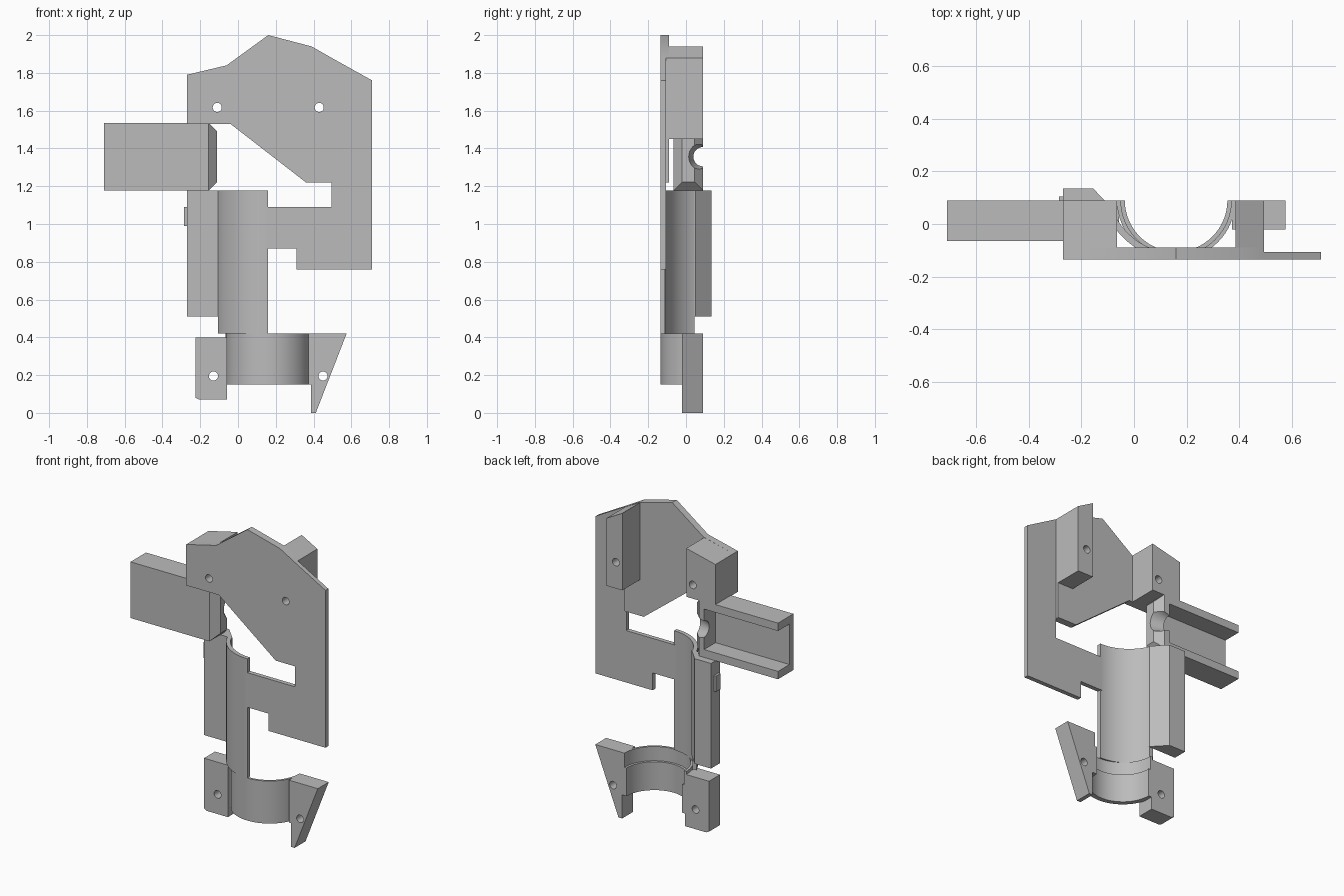
import bpy, bmesh
from math import cos, sin, radians, degrees, asin
from mathutils import Matrix

if "Cube" in bpy.data.objects:
    bpy.data.objects.remove(bpy.data.objects["Cube"], do_unlink=True)

GREY = (0.5, 0.5, 0.5, 1)
mat = bpy.data.materials.new("plain grey")
mat.use_nodes = True
mat.diffuse_color = GREY
mat.node_tree.nodes["Principled BSDF"].inputs["Base Color"].default_value = GREY


def finish(name, bm):
    bmesh.ops.recalc_face_normals(bm, faces=bm.faces[:])
    mesh = bpy.data.meshes.new(name)
    bm.to_mesh(mesh)
    bm.free()
    mesh.materials.append(mat)
    ob = bpy.data.objects.new(name, mesh)
    bpy.context.collection.objects.link(ob)
    return ob


def prism(name, points, lo, hi, axis="Y"):
    """Extrude an outline: (x, z) along Y or (x, y) along Z."""
    bm = bmesh.new()
    place = (lambda a, b, h: (a, h, b)) if axis == "Y" else (lambda a, b, h: (a, b, h))
    face = bm.faces.new([bm.verts.new(place(a, b, lo)) for a, b in points])
    new = bmesh.ops.extrude_face_region(bm, geom=[face])["geom"]
    moved = [v for v in new if isinstance(v, bmesh.types.BMVert)]
    bmesh.ops.translate(bm, verts=moved, vec=place(0, 0, hi - lo))
    return finish(name, bm)


def box(name, x0, x1, y0, y1, z0, z1):
    return prism(name, [(x0, z0), (x1, z0), (x1, z1), (x0, z1)], y0, y1)


def arc(cx, cy, r, a0, a1, n=32):
    angles = [radians(a0 + (a1 - a0) * i / n) for i in range(n + 1)]
    return [(cx + r * cos(a), cy + r * sin(a)) for a in angles]


def cut(ob, r1, r2, depth, centre, turn):
    """Drill a round or conical hole."""
    bm = bmesh.new()
    bmesh.ops.create_cone(bm, cap_ends=True, segments=32, radius1=r1, radius2=r2,
                          depth=depth, matrix=Matrix.Translation(centre) @ turn)
    cutter = finish("hole_cutter", bm)
    cutter.hide_render = True
    mod = ob.modifiers.new("hole", "BOOLEAN")
    mod.operation, mod.solver, mod.object = "DIFFERENCE", "EXACT", cutter
    bpy.context.view_layer.objects.active = ob
    bpy.ops.object.modifier_apply(modifier=mod.name)
    bpy.data.objects.remove(cutter, do_unlink=True)


def drill(ob, x, z):
    cut(ob, 0.024, 0.024, 1, (x, 0, z), Matrix.Rotation(radians(90), 4, "X"))


FRONT = -0.135
BACK = 0.09
CX = 0.16

# Thick upper plate and thinner side plate
upper = prism("upper_plate", [(-0.27, 1.79), (-0.06, 1.84), (CX, 2), (0.39, 1.94),
              (0.495, 1.88), (0.495, 1.22), (0.36, 1.22), (-0.04, 1.53), (-0.27, 1.53)],
              FRONT, -0.09)
side = prism("side_plate", [(0.495, 1.88), (0.71, 1.76), (0.71, 0.76), (0.31, 0.76),
             (0.31, 0.87), (CX - 0.01, 0.87), (CX - 0.01, 1.09), (0.495, 1.09)],
             FRONT, -0.107)

# Screw posts behind the upper plate
post_a = prism("right_post", [(-0.27, 1.53), (-0.27, 1.79), (-0.065, 1.838), (-0.065, 1.53)],
               -0.1, BACK)
post_b = prism("left_post", [(0.385, 1.45), (0.385, 1.94), (0.495, 1.88), (0.495, 1.45)],
               -0.1, BACK)
for ob, x in ((post_a, -0.11), (post_b, 0.43)):
    drill(ob, x, 1.617)
    drill(upper, x, 1.617)

# Side arm: channel open to the back
AX0, AX1, AZ0, AZ1, AY0 = -0.71, -0.155, 1.178, 1.535, -0.065
box("arm_web", AX0, AX1, AY0, -0.025, AZ0, AZ1)
box("arm_lower_flange", AX0, AX1, AY0, BACK, AZ0, AZ0 + 0.05)
box("arm_upper_flange", AX0, AX1, AY0, BACK, AZ1 - 0.05, AZ1)

# Arm end block with a tapered nose and a conical half-round notch
bm = bmesh.new()
my, mz = (AY0 + BACK) / 2, (AZ0 + AZ1) / 2
loops = []
for x, inset in ((-0.19, 0), (AX1, 0), (-0.11, 0.045)):
    hy, hz = BACK - my - inset, AZ1 - mz - inset
    loops.append([bm.verts.new((x, my + sy * hy, mz + sz * hz))
                  for sy, sz in ((-1, -1), (1, -1), (1, 1), (-1, 1))])
for a, b in zip(loops, loops[1:]):
    for i in range(4):
        j = (i + 1) % 4
        bm.faces.new((a[i], a[j], b[j], b[i]))
bm.faces.new(loops[0])
bm.faces.new(loops[-1])
nose = finish("arm_end_block", bm)
cut(nose, 0.045, 0.082, 0.12, (-0.15, BACK, mz), Matrix.Rotation(radians(90), 4, "Y"))

# Quarter tube body
cy, r_out, r_in, y_end = 0.15, 0.285, 0.26, 0.045


def start(r):
    return 180 + degrees(asin((cy - y_end) / r))


tube = prism("tube_wall", arc(CX, cy, r_out, start(r_out), 270)
             + arc(CX, cy, r_in, 270, start(r_in)), 0.42, 1.178, "Z")

# Rail beside the tube, with its small tab
prism("side_rail", [(-0.27, y_end), (-0.27, 0.135), (-0.155, 0.135), (-0.075, y_end + 0.005),
                    (-0.075, y_end)], 0.51, 1.178, "Z")
box("rail_tab", -0.285, -0.265, 0.06, 0.105, 0.99, 1.09)

# Half-ring collar with a wider seat at the top
for name, r, z0, z1 in (("collar_lower", 0.195, 0.15, 0.33), ("collar_seat", 0.21, 0.33, 0.42)):
    prism(name, arc(CX, BACK, 0.225, 180, 360) + arc(CX, BACK, r, 360, 180), z0, z1, "Z")

# Collar ears
ear_a = prism("right_ear", [(-0.225, 0.08), (-0.225, 0.4), (-0.057, 0.4), (-0.057, 0.07),
              (-0.205, 0.07)], -0.02, BACK)
ear_b = prism("left_ear", [(0.372, 0.42), (0.575, 0.42), (0.412, 0), (0.386, 0),
              (0.386, 0.15), (0.372, 0.15)], -0.02, BACK)
drill(ear_a, -0.13, 0.195)
drill(ear_b, 0.45, 0.195)

# Smooth the round surfaces, keep the edges sharp
for ob in bpy.context.scene.objects:
    ob.select_set(ob.type == "MESH")
bpy.context.view_layer.objects.active = tube
bpy.ops.object.shade_smooth_by_angle(angle=radians(25))
